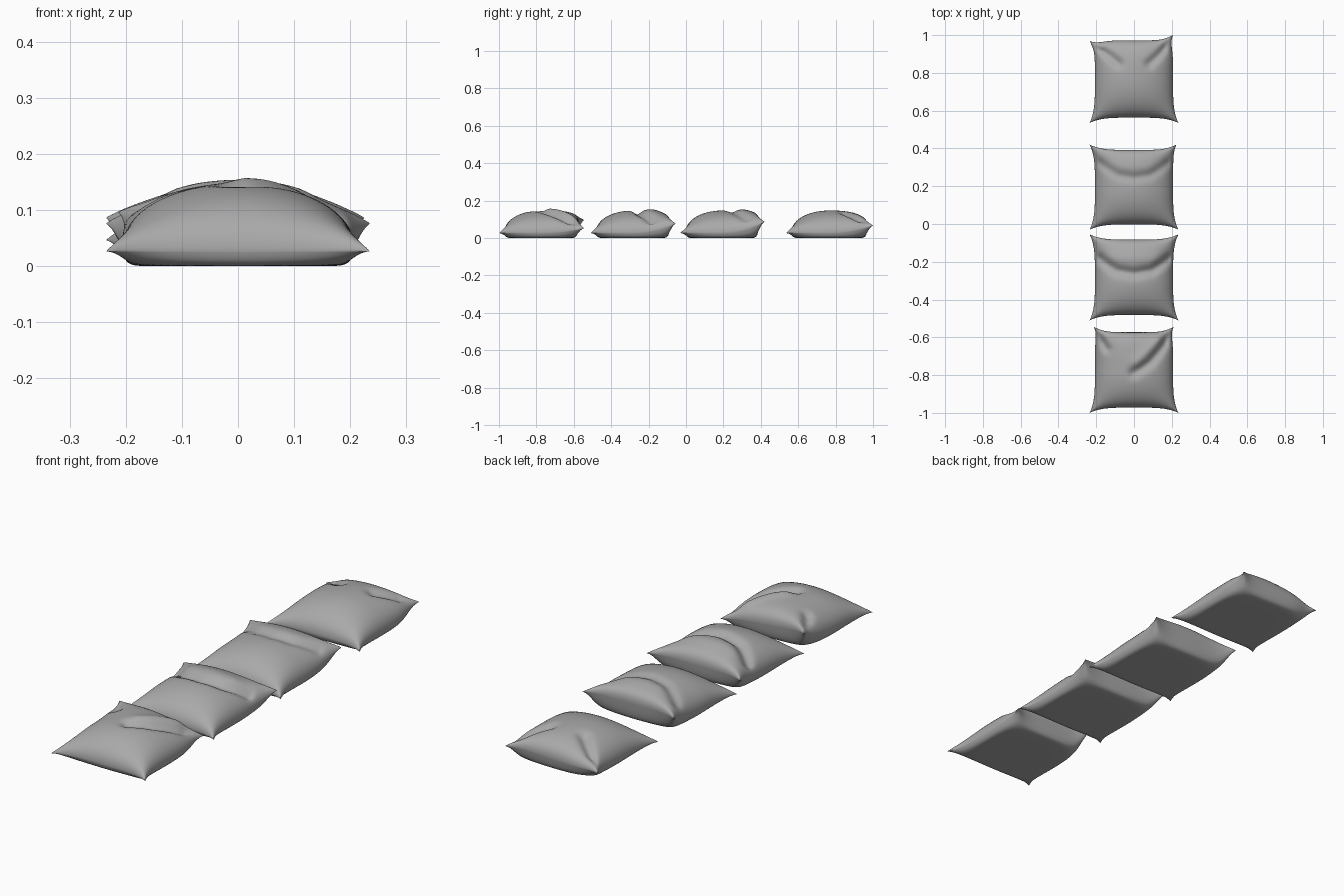
import bpy, bmesh, math
from mathutils import Vector

if "Cube" in bpy.data.objects:
    bpy.data.objects.remove(bpy.data.objects["Cube"])

fabric = bpy.data.materials.new("grey fabric")
fabric.use_nodes = True
GREY = (0.4, 0.4, 0.4, 1)
fabric.diffuse_color = GREY
fabric.node_tree.nodes["Principled BSDF"].inputs["Base Color"].default_value = GREY

WIDTH = 0.235      # half width at the corners
INSET = 0.028      # how far the edges curve in between corners
STEPS = 56


def line_distance(p, a, b):
    """Distance from p to segment ab."""
    t = max(0, min(1, (p - a).dot(b - a) / (b - a).length_squared))
    return (p - a - (b - a) * t).length


def crease_depth(p, creases):
    """Sum of the folds pressed into the top at p; negative depth makes a ridge."""
    total = 0
    for depth, width, *pts in creases:
        pts = [Vector(q) for q in pts]
        d = min(line_distance(p, a, b) for a, b in zip(pts, pts[1:]))
        total += depth * math.exp(-(d / width) ** 2)
    return total


def cushion(name, y, half, lift, shift, creases):
    """Pillow with a seam that lifts at the back (lift = -x, +x corner)."""

    def place(s, t, top):
        u, v = math.sin(s * math.pi / 2), math.sin(t * math.pi / 2)
        # outline with flared corners
        px = u * (WIDTH - INSET * (1 - v ** 4))
        py = v * (half - INSET * (1 - u ** 4))
        for side, (dx, dy) in zip((-1, 1), shift):
            w = math.exp(-((u - side) ** 2 + (v - 1) ** 2) / 0.12)
            px, py = px + dx * w, py + dy * w
        # seam height
        mix = (u + 1) / 2
        rise = lift[0] * (1 - mix) + lift[1] * mix
        seam = 0.026 + rise * max(0, (v + 0.1) / 1.1) ** 2.2
        full = max(0, (1 - u * u) * (1 - v * v))
        if top:
            puff = full ** 0.45
            fold = crease_depth(Vector((u, v)), creases) * min(1, full * 6)
            z = seam + 0.121 * puff - fold
        else:
            z = seam * math.exp(-14 * full)
        return px, y + py, z

    bm = bmesh.new()
    for top in (True, False):
        made = bmesh.ops.create_grid(bm, x_segments=STEPS, y_segments=STEPS, size=1)
        if not top:
            faces = list({f for vert in made["verts"] for f in vert.link_faces})
            bmesh.ops.reverse_faces(bm, faces=faces)
        for vert in made["verts"]:
            vert.co = place(vert.co.x, vert.co.y, top)
    bmesh.ops.remove_doubles(bm, verts=bm.verts, dist=0.00002)
    mesh = bpy.data.meshes.new(name)
    bm.to_mesh(mesh)
    bm.free()
    mesh.materials.append(fabric)
    obj = bpy.data.objects.new(name, mesh)
    bpy.context.collection.objects.link(obj)
    bpy.ops.object.select_all(action="DESELECT")
    obj.select_set(True)
    bpy.context.view_layer.objects.active = obj
    bpy.ops.object.shade_smooth_by_angle(angle=math.radians(60))


STILL = ((0, 0), (0, 0))

# Front cushion: diagonal fold from one back corner
cushion("front_cushion", -0.7725, 0.2275, (0.07, 0.025), ((0.022, 0), (-0.025, 0)), [
    (0.022, 0.13, (0.9, 0.8), (0.4, 0.2), (0, -0.08)),
    (-0.012, 0.16, (0.6, 0.75), (0.1, 0.2)),
    (0.018, 0.11, (-0.9, 0.8), (-0.7, 0.55)),
])
# Second cushion: deep curved fold across the back half
cushion("second_cushion", -0.2825, 0.2275, (0.05, 0.05), STILL, [
    (0.022, 0.13, (-0.85, 0.45), (-0.45, 0.18), (0, 0.1), (0.45, 0.18), (0.85, 0.45)),
    (-0.008, 0.2, (-0.5, 0.5), (0.5, 0.5)),
])
# Third cushion: softer fold
cushion("third_cushion", 0.195, 0.225, (0.06, 0.06), ((0, 0), (-0.01, 0)), [
    (0.013, 0.13, (-0.85, 0.6), (-0.4, 0.32), (0, 0.25), (0.4, 0.32), (0.85, 0.6)),
    (-0.005, 0.2, (-0.4, 0.55), (0.4, 0.55)),
])
# Back cushion: puckered corners, one tucked over
cushion("back_cushion", 0.7675, 0.2325, (0.02, 0.04), ((0, -0.03), (-0.028, 0)), [
    (0.02, 0.12, (-0.9, 0.85), (-0.4, 0.4)),
    (0.018, 0.12, (0.95, 0.9), (0.4, 0.4)),
])
